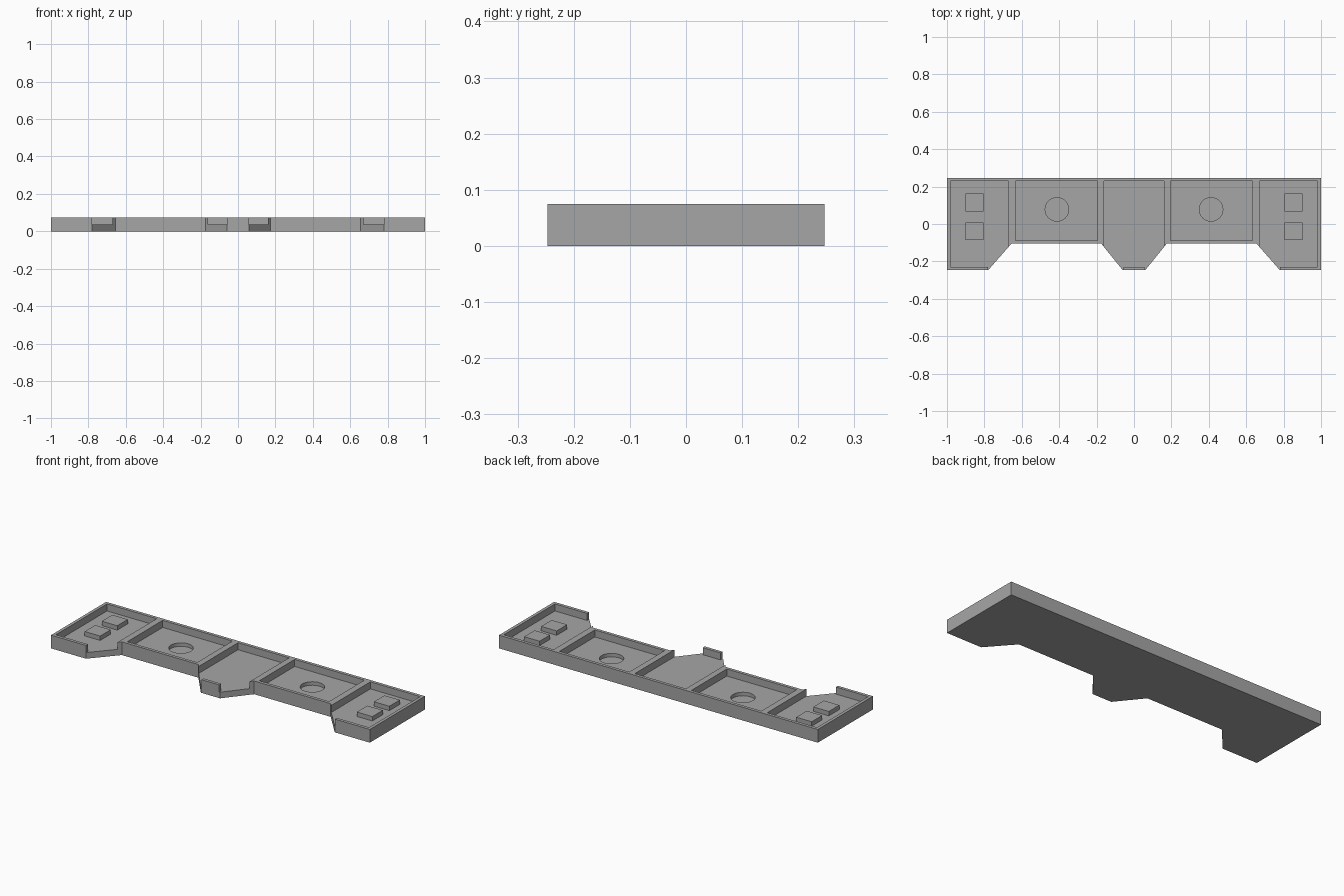
import bpy
import bmesh
import math

default = bpy.data.objects.get("Cube")
if default:
    bpy.data.objects.remove(default, do_unlink=True)

TOP, FLOOR, HOLE_FLOOR, BLOCK_TOP = 0.075, 0.035, 0.015, 0.06
BACK, FRONT, RECESS = 0.247, -0.247, -0.105
ABOVE, BEYOND = 0.12, -0.3      # how far cutters overshoot
WALL = 0.018

grey = bpy.data.materials.new("Plain grey")
grey.diffuse_color = (0.38, 0.38, 0.38, 1)
grey.use_nodes = True
grey.node_tree.nodes["Principled BSDF"].inputs["Base Color"].default_value = (0.38, 0.38, 0.38, 1)


def prism(name, points, z0, z1):
    """Extrude a flat outline from z0 up to z1."""
    bm = bmesh.new()
    face = bm.faces.new([bm.verts.new((x, y, z0)) for x, y in points])
    top = bmesh.ops.extrude_face_region(bm, geom=[face])["geom"]
    verts = [v for v in top if isinstance(v, bmesh.types.BMVert)]
    bmesh.ops.translate(bm, verts=verts, vec=(0, 0, z1 - z0))
    bmesh.ops.recalc_face_normals(bm, faces=bm.faces)
    mesh = bpy.data.meshes.new(name)
    bm.to_mesh(mesh)
    bm.free()
    mesh.materials.append(grey)
    obj = bpy.data.objects.new(name, mesh)
    bpy.context.collection.objects.link(obj)
    return obj


def rectangle(x0, x1, y0, y1):
    return [(x0, y0), (x1, y0), (x1, y1), (x0, y1)]


def circle(cx, cy, r, sides=32):
    steps = [2 * math.pi * i / sides for i in range(sides)]
    return [(cx + r * math.cos(a), cy + r * math.sin(a)) for a in steps]


def mirrored(half):
    """Complete a symmetric outline from its right half."""
    return half + [(-x, y) for x, y in reversed(half)]


def cut(body, points, z0):
    """Carve a pocket into the body, open at the top."""
    cutter = prism("pocket_cutter", points, z0, ABOVE)
    cutter.hide_render = True
    mod = body.modifiers.new("pocket", "BOOLEAN")
    mod.operation = "DIFFERENCE"
    mod.solver = "EXACT"
    mod.object = cutter
    bpy.context.view_layer.objects.active = body
    bpy.ops.object.modifier_apply(modifier=mod.name)
    bpy.data.objects.remove(cutter, do_unlink=True)


# Base slab with three tapering front tabs
tray = prism("tray_body", mirrored([
    (0.06, FRONT), (0.175, RECESS), (0.655, RECESS),
    (0.78, FRONT), (1, FRONT), (1, BACK)]), 0, TOP)

# Centre bay, open along the slanted tab edges
lip = FRONT + WALL
inner_back = BACK - WALL
cut(tray, mirrored([(0.055, lip), (0.055, BEYOND), (0.16, BEYOND),
                    (0.16, inner_back)]), FLOOR)

for s, side in ((1, "left"), (-1, "right")):
    # Panel bay with a round recess
    cut(tray, rectangle(s * 0.195, s * 0.633, RECESS + WALL, inner_back), FLOOR)
    cut(tray, circle(s * 0.412, 0.078, 0.063), HOLE_FLOOR)
    # End bay, open along its slanted tab edge
    cut(tray, [(s * x, y) for x, y in (
        (0.67, inner_back), (0.67, BEYOND), (0.78, BEYOND), (0.78, lip),
        (1 - WALL, lip), (1 - WALL, inner_back))], FLOOR)
    # Two raised blocks on the end bay floor
    for place, y in (("back", 0.115), ("front", -0.038)):
        prism(f"{side}_{place}_block",
              rectangle(s * 0.805, s * 0.902, y - 0.047, y + 0.047),
              FLOOR - 0.005, BLOCK_TOP)
